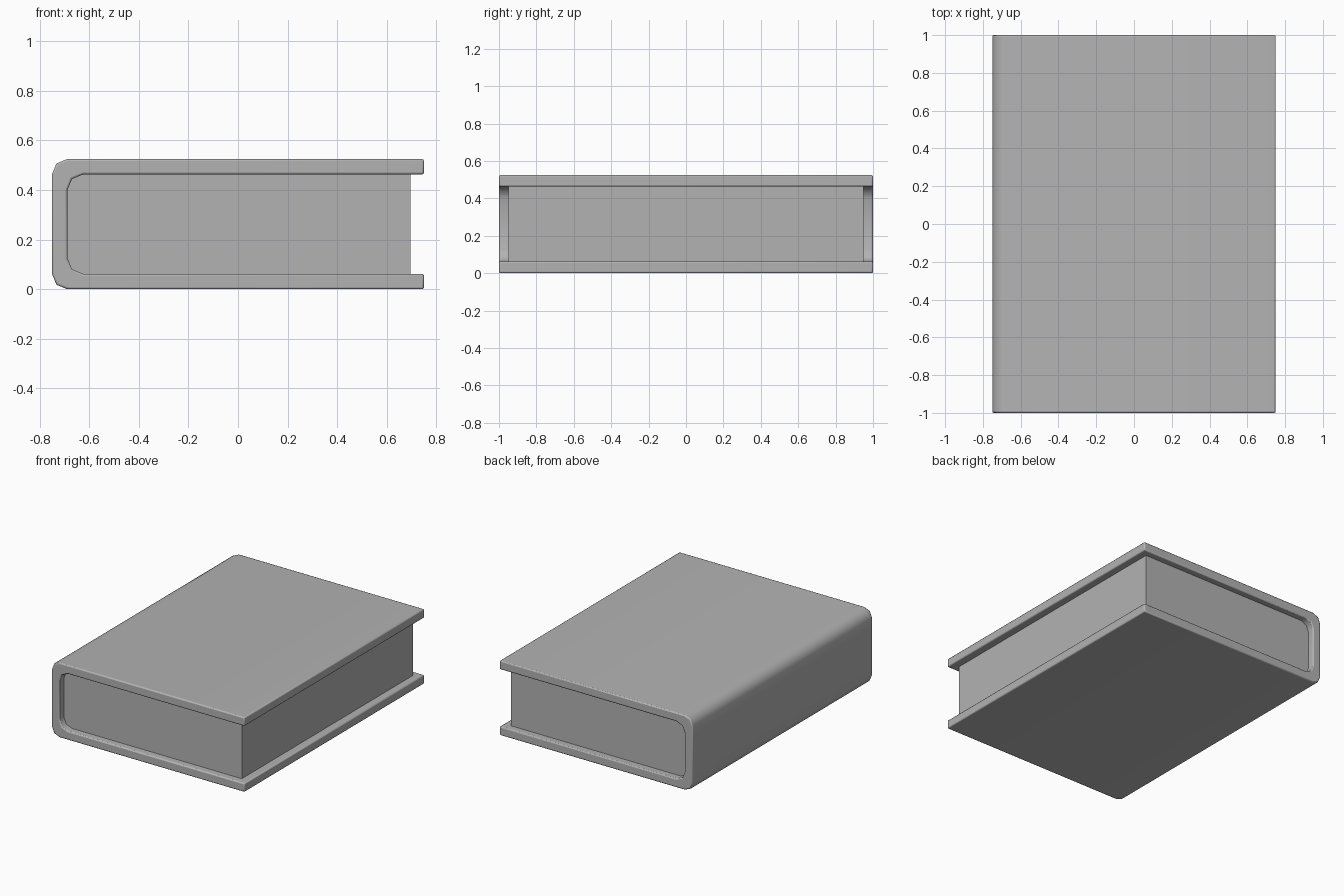
import bpy
import bmesh
from math import sin, cos, pi

cube = bpy.data.objects.get("Cube")
if cube:
    bpy.data.objects.remove(cube, do_unlink=True)

HEIGHT = 0.525
MID = HEIGHT / 2
BOARD = 0.062

grey = bpy.data.materials.new("plain_grey")
grey.use_nodes = True
colour = (0.45, 0.45, 0.45, 1)
grey.diffuse_color = colour
grey.node_tree.nodes["Principled BSDF"].inputs["Base Color"].default_value = colour


def rounded_side(left, half, radius, segments=2):
    """Points down the spine side, from upper corner to lower corner."""
    upper = []
    for i in range(segments + 1):
        a = pi / 2 * (1 + i / segments)
        upper.append((left + radius + radius * cos(a),
                      MID + half - radius + radius * sin(a)))
    return upper + [(x, HEIGHT - z) for x, z in reversed(upper)]


def extrude_profile(name, points, half_depth):
    """Sweep an x-z profile along y into a closed solid."""
    bm = bmesh.new()
    face = bm.faces.new([bm.verts.new((x, -half_depth, z)) for x, z in points])
    swept = bmesh.ops.extrude_face_region(bm, geom=[face])["geom"]
    verts = [v for v in swept if isinstance(v, bmesh.types.BMVert)]
    bmesh.ops.translate(bm, verts=verts, vec=(0, 2 * half_depth, 0))
    bmesh.ops.recalc_face_normals(bm, faces=bm.faces)
    mesh = bpy.data.meshes.new(name)
    bm.to_mesh(mesh)
    bm.free()
    mesh.materials.append(grey)
    obj = bpy.data.objects.new(name, mesh)
    bpy.context.collection.objects.link(obj)
    return obj


# Cover: two boards joined by a rounded spine
inner_half = MID - BOARD
outer = rounded_side(-0.75, MID, 0.062)
inner = rounded_side(-0.75 + BOARD, inner_half, 0.064)
cover = extrude_profile(
    "cover",
    [(0.75, HEIGHT)] + outer + [(0.75, 0), (0.75, BOARD)]
    + inner[::-1] + [(0.75, HEIGHT - BOARD)],
    1.0)

# Softened cover edges
bevel = cover.modifiers.new("soft_edges", "BEVEL")
bevel.width = 0.008
bevel.segments = 2
bevel.limit_method = "ANGLE"
bevel.angle_limit = pi / 3

bpy.ops.object.select_all(action="DESELECT")
cover.select_set(True)
bpy.context.view_layer.objects.active = cover
bpy.ops.object.shade_smooth_by_angle(angle=pi / 3)

# Page block: recessed at the three open edges
extrude_profile(
    "pages",
    [(0.695, MID + inner_half)] + inner + [(0.695, MID - inner_half)],
    0.95)
